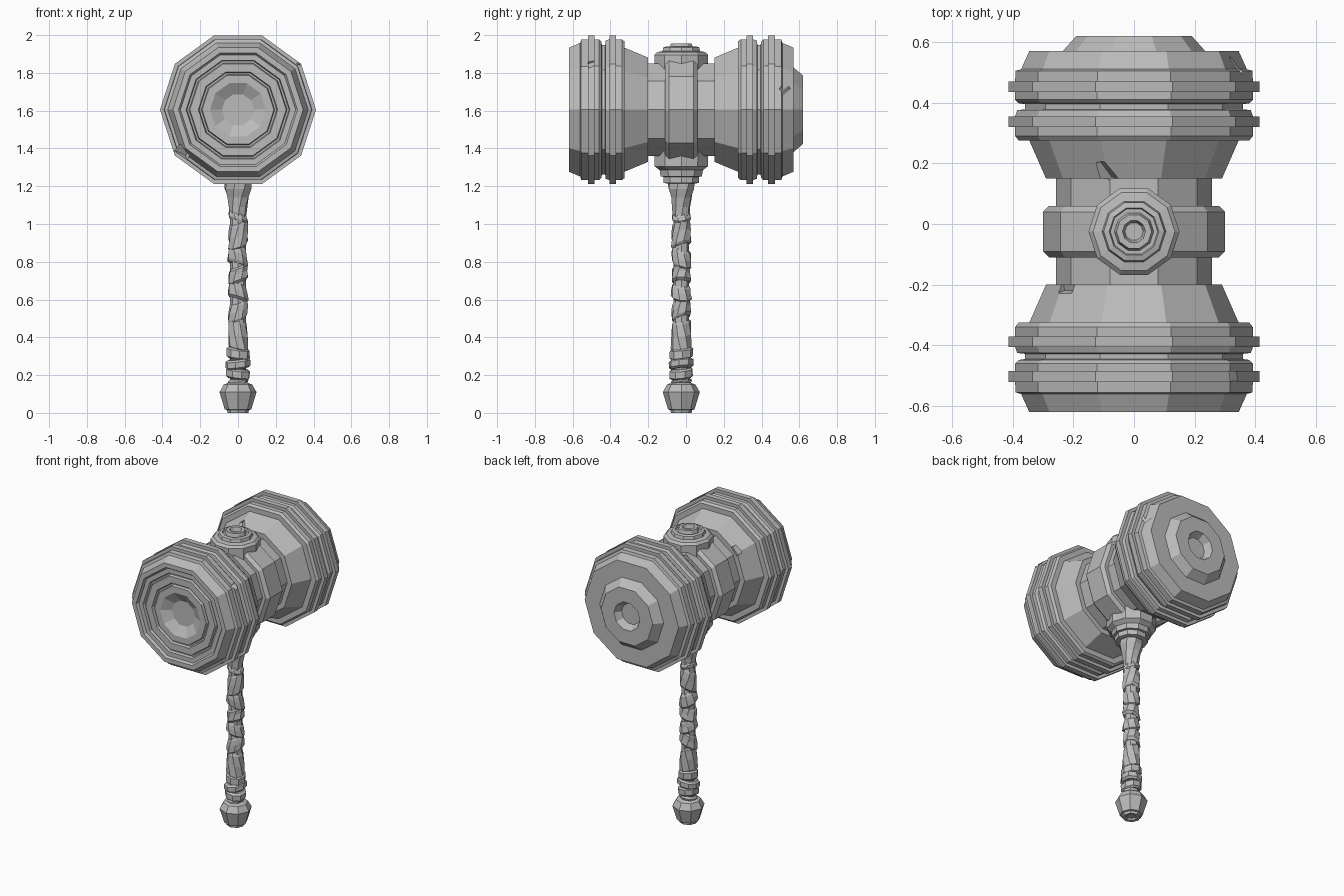
import bpy, bmesh, math, random
from mathutils import Matrix, Vector

random.seed(4)
if "Cube" in bpy.data.objects:
    bpy.data.objects.remove(bpy.data.objects["Cube"])

GREY = (0.5, 0.5, 0.5, 1)
mat = bpy.data.materials.new("stone_grey")
mat.use_nodes = True
mat.diffuse_color = GREY
bsdf = next(n for n in mat.node_tree.nodes if n.type == "BSDF_PRINCIPLED")
bsdf.inputs["Base Color"].default_value = GREY

HEAD_Z = 1.605
MID_Y = -0.025      # handle and head middle sit slightly forward
SIDES = 10


def lathe(name, profile, sides=SIDES, matrix=None, twist=0.0, tilt=(0, 0), jitter=0.0, turn=0.0):
    """Revolve (radius, height) points about z; ends are closed."""
    bm = bmesh.new()
    rings = []
    h0 = profile[0][1]
    for r, h in profile:
        ring = []
        for i in range(sides):
            a = 2 * math.pi * i / sides + turn + twist * (h - h0)
            rr = r + random.uniform(-jitter, jitter)
            x, y = rr * math.cos(a), rr * math.sin(a)
            ring.append(bm.verts.new((x, y, h + tilt[0] * x + tilt[1] * y)))
        rings.append(ring)
    for low, high in zip(rings, rings[1:]):
        for i in range(sides):
            j = (i + 1) % sides
            bm.faces.new((low[i], low[j], high[j], high[i]))
    bm.faces.new(rings[0][::-1])
    bm.faces.new(rings[-1])
    bmesh.ops.recalc_face_normals(bm, faces=bm.faces)
    if matrix:
        bm.transform(matrix)
    mesh = bpy.data.meshes.new(name)
    bm.to_mesh(mesh)
    bm.free()
    mesh.materials.append(mat)
    obj = bpy.data.objects.new(name, mesh)
    bpy.context.collection.objects.link(obj)
    return obj


# Hammer head: half profile outward from the middle, mirrored
half = [(0.30, 0.065), (0.28, 0.085), (0.257, 0.085), (0.257, 0.175), (0.29, 0.175),
        (0.345, 0.30), (0.38, 0.30), (0.392, 0.315), (0.392, 0.345),
        (0.413, 0.345), (0.413, 0.38), (0.392, 0.38), (0.385, 0.40),
        (0.36, 0.403), (0.36, 0.42), (0.38, 0.423), (0.392, 0.435),
        (0.392, 0.46), (0.413, 0.46), (0.413, 0.495), (0.392, 0.495),
        (0.39, 0.53), (0.372, 0.535), (0.345, 0.595)]
# Stepped recess of the striking face, and the raised boss behind
front_face = [(0.315, 0.595), (0.305, 0.58), (0.275, 0.58), (0.27, 0.562), (0.26, 0.562),
              (0.255, 0.58), (0.21, 0.58), (0.205, 0.562), (0.195, 0.562), (0.19, 0.58),
              (0.148, 0.58), (0.085, 0.545)]
back_boss = [(0.235, 0.595), (0.19, 0.645), (0.095, 0.645), (0.07, 0.60)]

front = [(r, -d) for r, d in half + front_face][::-1]
back = half + back_boss
# local z becomes world +y, local x stays x
to_head = Matrix.Translation((0, MID_Y, HEAD_Z)) @ Matrix.Rotation(-math.pi / 2, 4, "X")
head = lathe("hammer_head", front + back, matrix=to_head)


# Battle chips cut out of the head edges
def chip(obj, place, size, spin):
    bpy.ops.mesh.primitive_cube_add(size=size, location=place, rotation=spin)
    cutter = bpy.context.object
    cutter.hide_render = True
    mod = obj.modifiers.new("chip", "BOOLEAN")
    mod.operation, mod.solver, mod.object = "DIFFERENCE", "EXACT", cutter
    bpy.context.view_layer.objects.active = obj
    bpy.ops.object.modifier_apply(modifier=mod.name)
    bpy.data.objects.remove(cutter)


chip(head, (-0.1, 0.15, 1.905), 0.08, (0.5, 0.3, 0.8))
chip(head, (-0.235, -0.2, 1.80), 0.06, (0.3, 0.7, 0.4))
chip(head, (-0.29, -0.55, 1.385), 0.07, (0.6, 0.4, 0.3))
chip(head, (0.345, -0.5, 1.86), 0.05, (0.4, 0.6, 0.2))
chip(head, (0.36, 0.535, 1.72), 0.06, (0.6, 0.2, 0.7))

at_handle = Matrix.Translation((0, MID_Y, 0))

# Cap on top of the head, with a ringed socket
lathe("top_cap", [(0.15, 1.80), (0.15, 1.895), (0.135, 1.91), (0.105, 1.915), (0.1, 1.935),
                  (0.082, 1.94), (0.078, 1.93), (0.065, 1.93), (0.058, 1.955), (0.038, 1.955),
                  (0.03, 1.93)], matrix=at_handle)

# Collar below the head
lathe("handle_collar", [(0.085, 1.215), (0.1, 1.218), (0.1, 1.25), (0.115, 1.252),
                        (0.12, 1.285), (0.148, 1.305), (0.15, 1.45)], matrix=at_handle)

# Flared top of the handle
lathe("handle_flare", [(0.043, 1.03), (0.048, 1.09), (0.058, 1.14), (0.072, 1.185), (0.074, 1.23)],
      sides=8, matrix=at_handle, twist=3, jitter=0.003)

# Shaft core and twisted, slanted grip wraps
lathe("shaft", [(0.042, 0.1), (0.042, 1.2)], sides=8, matrix=at_handle)
joints = [0.335, 0.5, 0.6, 0.69, 0.78, 0.88, 1.02, 1.07]
for n, (low, high) in enumerate(zip(joints, joints[1:])):
    span = high - low
    slant = (0.35 if n % 2 else -0.3, random.uniform(-0.4, 0.4))
    lathe("grip_wrap", [(0.046, low), (0.055, low + 0.012), (0.052, low + span / 2),
                        (0.049, high - 0.02), (0.042, high - 0.008)],
          sides=8, matrix=at_handle, twist=(5 if n % 2 else -4), tilt=slant,
          jitter=0.004, turn=n * 0.35)

# Thick binding bands above the pommel
for n, (low, high, r) in enumerate([(0.15, 0.18, 0.055), (0.18, 0.235, 0.064),
                                    (0.235, 0.285, 0.067), (0.285, 0.345, 0.062)]):
    lathe("binding_band", [(r - 0.012, low), (r, low + 0.01), (r, high - 0.01), (r - 0.012, high)],
          sides=8, matrix=at_handle, tilt=(0.12 * (-1) ** n, 0.1), jitter=0.002, turn=n * 0.3)

# Pommel
lathe("pommel", [(0.03, 0.012), (0.035, 0.0), (0.055, 0.0), (0.058, 0.015), (0.07, 0.018),
                 (0.098, 0.11), (0.075, 0.15), (0.05, 0.16)], sides=8, matrix=at_handle)
